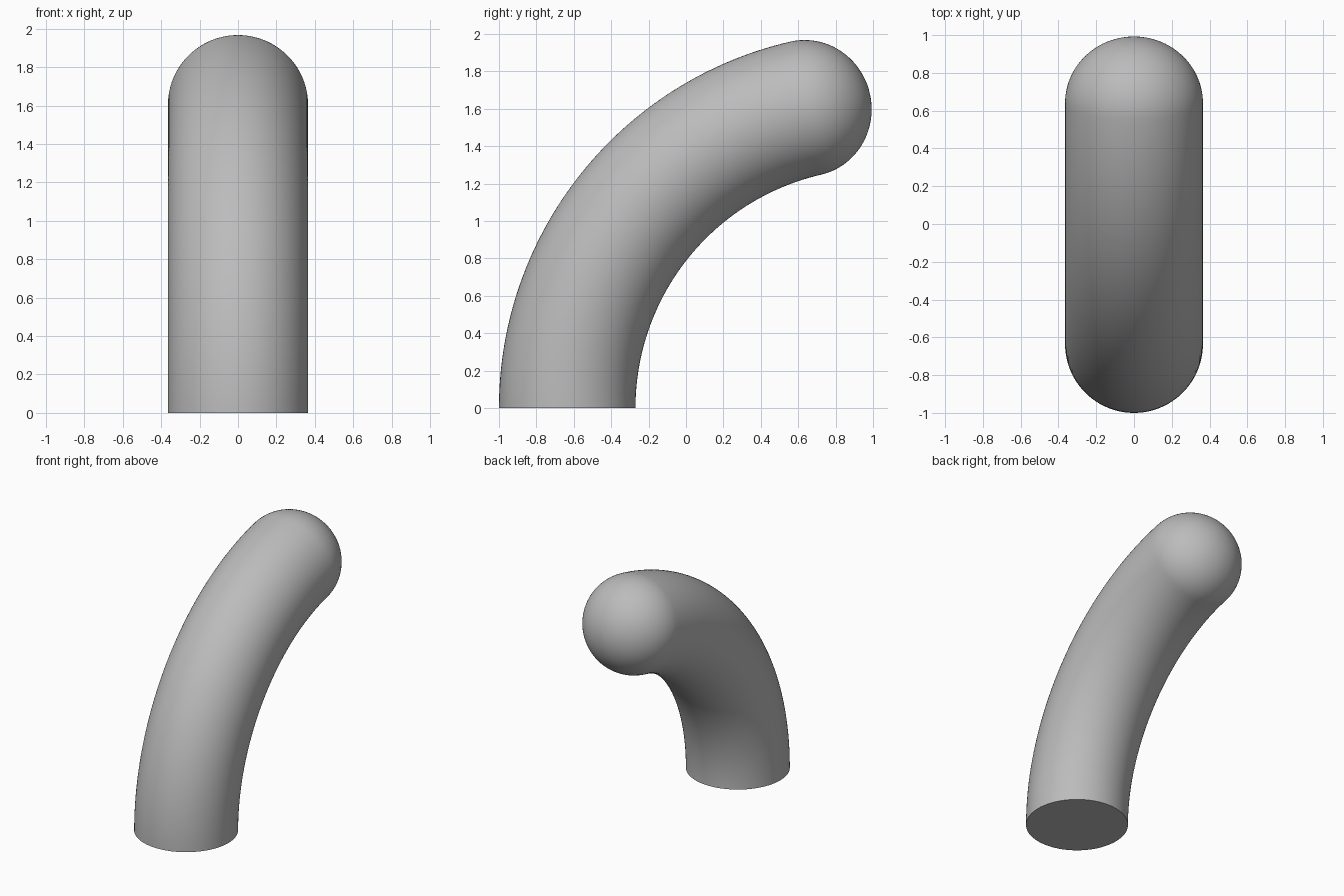
import bpy, bmesh, math
from mathutils import Vector

cube = bpy.data.objects.get("Cube")
if cube:
    bpy.data.objects.remove(cube, do_unlink=True)

RADIUS = 0.365          # tube radius
BEND = 1.645            # radius of the bend's centre line
TURN = math.radians(77) # how far the tube bends
CAP = 0.352             # length of the rounded end
SIDES, STEPS, CAP_STEPS = 96, 64, 24

grey = bpy.data.materials.new("plain grey")
grey.use_nodes = True
grey.diffuse_color = (0.5, 0.5, 0.5, 1)
grey.node_tree.nodes["Principled BSDF"].inputs["Base Color"].default_value = (0.5, 0.5, 0.5, 1)

bm = bmesh.new()


def add_ring(angle, radius, forward):
    """Circle square to the bend at an angle, pushed forward along it."""
    out = Vector((0, -math.cos(angle), math.sin(angle)))
    along = Vector((0, math.sin(angle), math.cos(angle)))
    centre = Vector((0, BEND - 1 + RADIUS, 0)) + out * BEND + along * forward
    ring = []
    for i in range(SIDES):
        a = math.tau * i / SIDES
        side = Vector((math.cos(a), 0, 0)) + out * math.sin(a)
        ring.append(bm.verts.new(centre + side * radius))
    return ring


# Bent tube, then the rounded end
rings = [add_ring(TURN * i / STEPS, RADIUS, 0) for i in range(STEPS + 1)]
for i in range(1, CAP_STEPS):
    a = math.pi / 2 * i / CAP_STEPS
    rings.append(add_ring(TURN, RADIUS * math.cos(a), CAP * math.sin(a)))

for low, high in zip(rings, rings[1:]):
    for i in range(SIDES):
        j = (i + 1) % SIDES
        bm.faces.new((low[i], low[j], high[j], high[i]))

# Flat base and closed tip
bm.faces.new(rings[0])
bm.faces.new(rings[-1])
bmesh.ops.recalc_face_normals(bm, faces=bm.faces)

mesh = bpy.data.meshes.new("bent_tube")
bm.to_mesh(mesh)
bm.free()
mesh.materials.append(grey)
tube = bpy.data.objects.new("bent_tube", mesh)
bpy.context.collection.objects.link(tube)

# Smooth sides with a sharp base edge
bpy.context.view_layer.objects.active = tube
tube.select_set(True)
bpy.ops.object.shade_smooth_by_angle(angle=math.radians(40))
